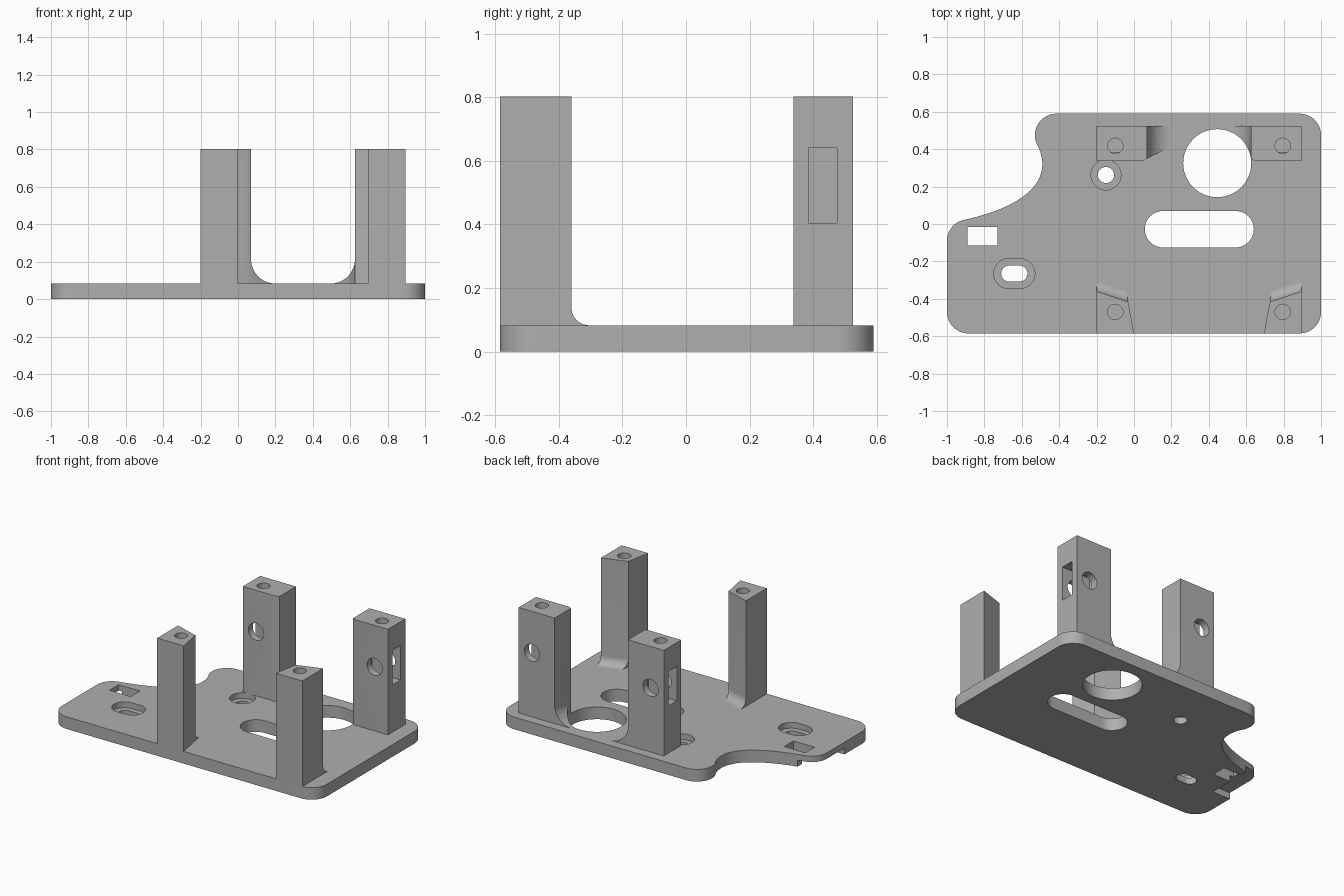
import bpy, bmesh, math
from mathutils import Vector

if "Cube" in bpy.data.objects:
    bpy.data.objects.remove(bpy.data.objects["Cube"])

MID = 0.3475            # the posts mirror about this x
T, TOP = 0.083, 0.803   # plate thickness, post height
grey = bpy.data.materials.new("light_grey")
grey.diffuse_color = (0.43, 0.43, 0.43, 1)
grey.use_nodes = True
grey.node_tree.nodes["Principled BSDF"].inputs["Base Color"].default_value = grey.diffuse_color


def arc(cx, cy, r, a0, a1, n=12):
    return [(cx + r * math.cos(math.radians(a0 + (a1 - a0) * i / n)),
             cy + r * math.sin(math.radians(a0 + (a1 - a0) * i / n))) for i in range(n + 1)]


def bezier(a, b, c, d, n=16):
    a, b, c, d = map(Vector, (a, b, c, d))
    out = []
    for i in range(1, n):
        t = i / n
        u = 1 - t
        out.append(tuple(a * u**3 + b * 3 * u * u * t + c * 3 * u * t * t + d * t**3))
    return out


def solid(name, ring_a, ring_b, cut=None, mirror=False):
    """Join two matching rings, optionally slice off one side, optionally mirror."""
    bm = bmesh.new()
    a = [bm.verts.new(p) for p in ring_a]
    b = [bm.verts.new(p) for p in ring_b]
    n = len(a)
    bm.faces.new(a)
    bm.faces.new(b[::-1])
    for i in range(n):
        j = (i + 1) % n
        bm.faces.new((a[i], b[i], b[j], a[j]))
    if cut:
        bmesh.ops.bisect_plane(bm, geom=bm.verts[:] + bm.edges[:] + bm.faces[:], dist=1e-5,
                               plane_co=cut[0], plane_no=cut[1], clear_outer=True)
        bmesh.ops.holes_fill(bm, edges=[e for e in bm.edges if e.is_boundary])
    if mirror:
        for v in bm.verts:
            v.co.x = 2 * MID - v.co.x
    bmesh.ops.recalc_face_normals(bm, faces=bm.faces[:])
    me = bpy.data.meshes.new(name)
    bm.to_mesh(me)
    bm.free()
    me.materials.append(grey)
    ob = bpy.data.objects.new(name, me)
    bpy.context.collection.objects.link(ob)
    return ob


def prism(name, pts, z0, z1):
    return solid(name, [(x, y, z0) for x, y in pts], [(x, y, z1) for x, y in pts])


def slot(cx, cy, half, r):
    return arc(cx + half, cy, r, -90, 90, 20) + arc(cx - half, cy, r, 90, 270, 20)


def circle(cx, cy, r):
    return arc(cx, cy, r, 0, 360, 48)[:-1]


def rect(x0, y0, x1, y1):
    return [(x0, y0), (x1, y0), (x1, y1), (x0, y1)]


def carve(ob, cutters):
    bpy.context.view_layer.objects.active = ob
    for c in cutters:
        c.hide_render = True
        m = ob.modifiers.new("cut", 'BOOLEAN')
        m.operation, m.solver, m.object = 'DIFFERENCE', 'EXACT', c
        bpy.ops.object.modifier_apply(modifier=m.name)
        bpy.data.objects.remove(c)


def big_hole():
    return prism("cutter", circle(0.445, 0.325, 0.182), -0.1, 0.35)


# base plate with the curved bite at its back left
outline = (arc(-0.885, -0.47, 0.115, 180, 270) + arc(0.885, -0.47, 0.115, 270, 360)
           + arc(0.885, 0.475, 0.115, 0, 90) + arc(-0.415, 0.475, 0.115, 90, 208)
           + bezier((-0.515, 0.42), (-0.50, 0.39), (-0.49, 0.355), (-0.49, 0.32), 6)
           + [(-0.49, 0.32)]
           + bezier((-0.49, 0.32), (-0.49, 0.155), (-0.71, 0.065), (-0.905, 0.023))
           + arc(-0.885, -0.09, 0.115, 100, 180))
plate = prism("base_plate", outline, 0, T)
carve(plate, [
    big_hole(),
    prism("cutter", slot(0.349, -0.028, 0.194, 0.0975), -0.1, 0.2),
    # counterbored hole and slot
    prism("cutter", circle(-0.15, 0.262, 0.08), 0.043, 0.2),
    prism("cutter", circle(-0.15, 0.262, 0.043), -0.1, 0.2),
    prism("cutter", slot(-0.64, -0.265, 0.03, 0.08), 0.043, 0.2),
    prism("cutter", slot(-0.64, -0.265, 0.027, 0.043), -0.1, 0.2),
    # cable opening and the recess under the left edge
    prism("cutter", rect(-0.89, -0.115, -0.73, -0.015), -0.1, 0.2),
    prism("cutter", rect(-1.1, -0.28, -0.865, 0.1), -0.1, 0.043),
])

# back posts: filleted foot towards the middle, front corner sliced at a slant
foot = arc(0.2, T + 0.13, 0.13, 270, 180, 14)
back_profile = [(-0.2, T)] + foot + [(0.07, TOP), (-0.2, TOP)]
# front posts: filleted foot towards the back, slanted back face
front_profile = [(-0.585, T)] + arc(-0.305, T + 0.055, 0.055, 270, 180, 10) + [(-0.36, TOP), (-0.585, TOP)]


def lean(y):
    return y if y < -0.58 else y - 0.066


for side, flip in (("left", False), ("right", True)):
    cx = 0.795 if flip else -0.1
    back = solid("back_post_" + side,
                 [(x, 0.338, z) for x, z in back_profile],
                 [(x, 0.525, z) for x, z in back_profile],
                 ((0.05, 0.338, 0), (0.08, -0.15, 0)), flip)
    pocket = (0.68, 1.0) if flip else (-0.3, 0.015)
    cross = circle(cx, 0.52, 0.058)
    cuts = [
        prism("cutter", circle(cx, 0.418, 0.041), 0.5, 1),
        solid("cutter", [(x, 0.2, z) for x, z in cross], [(x, 0.7, z) for x, z in cross]),
        prism("cutter", rect(pocket[0], 0.385, pocket[1], 0.475), 0.405, 0.64),
    ]
    if flip:
        cuts.append(big_hole())
    carve(back, cuts)

    front = solid("front_post_" + side,
                  [(-0.2, y, z) for y, z in front_profile],
                  [(0.0, lean(y), z) for y, z in front_profile],
                  ((0, -0.585, 0), (0.215, 0.04, 0)), flip)
    carve(front, [prism("cutter", circle(cx, -0.47, 0.041), 0.5, 1)])

# smooth curved walls, keep edges sharp
for ob in bpy.context.scene.objects:
    ob.select_set(True)
bpy.context.view_layer.objects.active = plate
bpy.ops.object.shade_smooth_by_angle(angle=math.radians(30))
